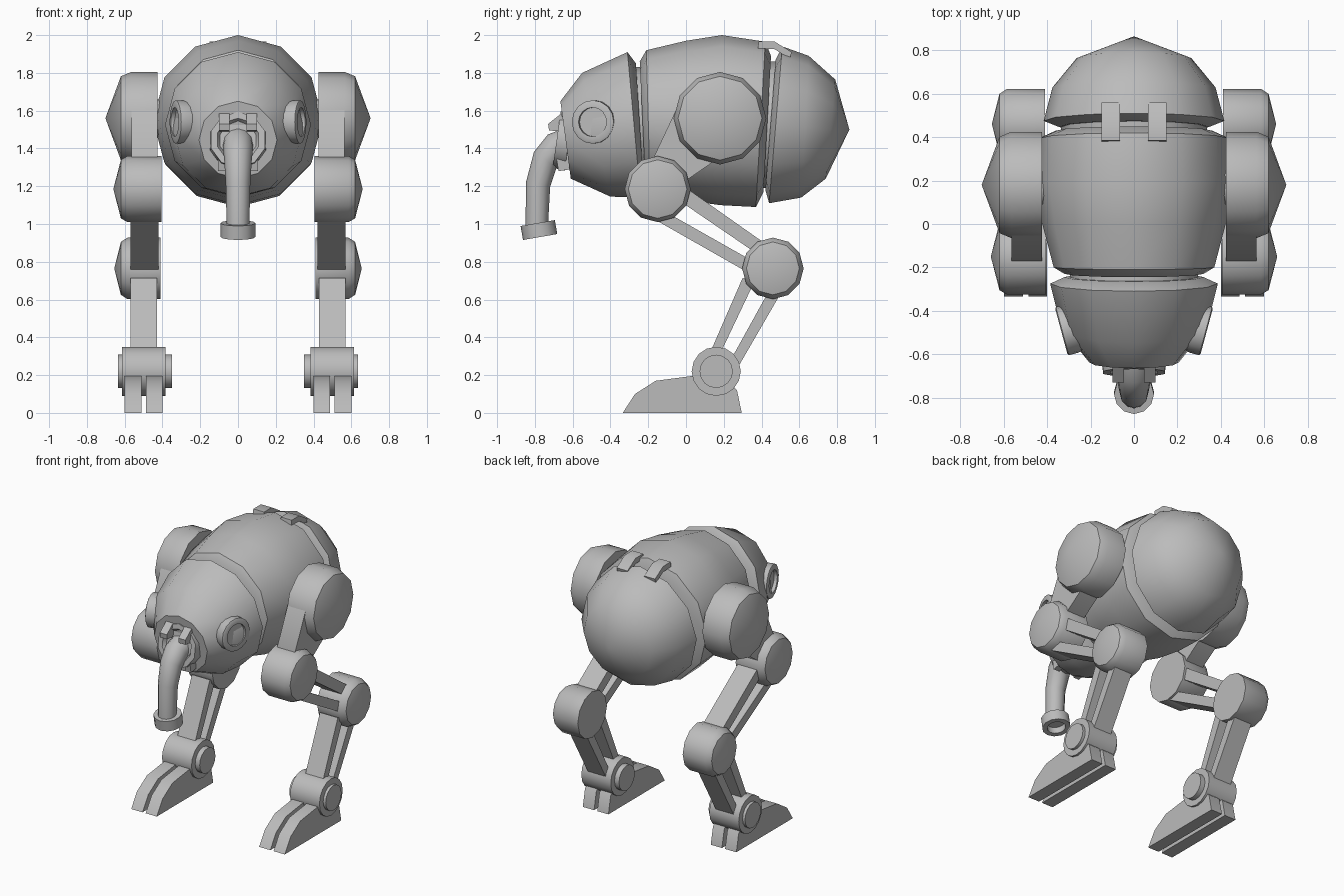
import bpy, bmesh, math
from mathutils import Vector as V

if "Cube" in bpy.data.objects:
    bpy.data.objects.remove(bpy.data.objects["Cube"])

grey = bpy.data.materials.new("plain grey")
grey.diffuse_color = (0.5, 0.5, 0.5, 1)
grey.use_nodes = True
grey.node_tree.nodes["Principled BSDF"].inputs["Base Color"].default_value = grey.diffuse_color


def finish(name, bm, mirror):
    bmesh.ops.remove_doubles(bm, verts=bm.verts, dist=1e-5)
    bmesh.ops.recalc_face_normals(bm, faces=bm.faces)
    me = bpy.data.meshes.new(name)
    bm.to_mesh(me)
    bm.free()
    me.materials.append(grey)
    ob = bpy.data.objects.new(name, me)
    bpy.context.collection.objects.link(ob)
    bpy.ops.object.select_all(action='DESELECT')
    ob.select_set(True)
    bpy.context.view_layer.objects.active = ob
    bpy.ops.object.shade_smooth_by_angle(angle=math.radians(40))
    if mirror:
        ob.modifiers.new("mirror", 'MIRROR')
    return ob


def loft(name, rings, segs=12, mirror=False):
    """Skin circular rings given as (centre, normal, radius)."""
    bm = bmesh.new()
    loops = []
    for c, n, r in rings:
        c, n = V(c), V(n).normalized()
        side = V((1, 0, 0)) if abs(n.x) < 0.5 else V((0, 1, 0))
        side = (side - n * side.dot(n)).normalized()
        up = side.cross(n)
        loops.append([bm.verts.new(c + r * (side * math.sin(a) + up * math.cos(a)))
                      for a in (2 * math.pi * i / segs for i in range(segs))])
    for a, b in zip(loops, loops[1:]):
        for i in range(segs):
            j = (i + 1) % segs
            bm.faces.new((a[i], a[j], b[j], b[i]))
    for loop, ring in ((loops[0], rings[0]), (loops[-1], rings[-1])):
        if ring[2] > 0:
            bm.faces.new(loop)
    return finish(name, bm, mirror)


def span(yt, zt, yb, zb):
    """Ring from its top and bottom points in the centre plane."""
    d = V((0, yt - yb, zt - zb))
    return ((0, (yt + yb) / 2, (zt + zb) / 2), (0, d.z, -d.y), d.length / 2)


def disc(name, y, z, profile, segs=12):
    """Sideways turned part, profile of (x, radius), on both legs."""
    return loft(name, [((x, y, z), (1, 0, 0), r) for x, r in profile], segs, True)


def plate(name, outline, x0, x1):
    """Side outline of (y, z) points, thickened along x, on both sides."""
    bm = bmesh.new()
    a = [bm.verts.new((x0, y, z)) for y, z in outline]
    b = [bm.verts.new((x1, y, z)) for y, z in outline]
    bm.faces.new(a)
    bm.faces.new(b)
    for i in range(len(a)):
        j = (i + 1) % len(a)
        bm.faces.new((a[i], a[j], b[j], b[i]))
    return finish(name, bm, True)


# Body shell: head, middle and rear cap separated by grooves
head = [(-.665, 1.65, -.61, 1.24), (-.55, 1.80, -.40, 1.145),
        (-.31, 1.91, -.24, 1.14), (-.265, 1.85, -.225, 1.21)]
middle = [(-.245, 1.86, -.215, 1.22), (-.21, 1.92, -.19, 1.18), (0, 1.97, 0, 1.125),
          (.19, 2.0, .18, 1.10), (.42, 1.965, .37, 1.09), (.45, 1.89, .41, 1.17)]
rear = [(.475, 1.87, .42, 1.18), (.51, 1.94, .44, 1.11),
        (.65, 1.89, .61, 1.14), (.79, 1.765, .74, 1.24)]
loft("head", [span(*s) for s in head])
loft("body", [span(*s) for s in middle])
loft("rear_cap", [span(*s) for s in rear] + [((0, .865, 1.5), (0, 1, 0), 0)])
loft("front_core", [span(-.27, 1.83, -.23, 1.24), span(-.23, 1.83, -.2, 1.24)])
loft("rear_core", [span(.44, 1.86, .40, 1.19), span(.49, 1.86, .44, 1.19)])

# Latches across the rear groove
plate("latch", [(.38, 1.93), (.385, 1.965), (.47, 1.965), (.56, 1.91), (.55, 1.875),
                (.47, 1.925)], .065, .15)

# Eyes: rims with a recessed lens
n = V((.965, -.26, 0))
c = V((.335, -.495, 1.54))
loft("eye", [(c + n * d, n, r) for d, r in
             ((-.09, .105), (-.05, .115), (-.005, .115), (0, .105), (0, .077), (-.022, .077))],
     16, True)

# Snout collar, its tabs and the drooping trunk
m = V((0, -.99, .14))
s = V((0, -.64, 1.44))
loft("snout_collar", [(s + m * d, m, r) for d, r in
                      ((-.02, .155), (.045, .15), (.045, .115), (.02, .10))], 10)
plate("upper_tab", [(-.65, 1.55), (-.66, 1.585), (-.73, 1.53), (-.725, 1.495), (-.66, 1.49)],
      .045, .10)
plate("lower_tab", [(-.61, 1.29), (-.675, 1.28), (-.69, 1.37), (-.63, 1.38)], .06, .105)
loft("trunk", [((0, -.63, 1.43), (0, -1, -.1), .08), ((0, -.69, 1.405), (0, -1, -.6), .08),
               ((0, -.745, 1.34), (0, -.7, -1), .073), ((0, -.783, 1.21), (0, -.2, -1), .065),
               ((0, -.79, .99), (0, .1, -1), .06)])
t = V((0, .17, -.985))
e = V((0, -.785, 1.005))
loft("trunk_tip", [(e + t * d, t, r) for d, r in
                   ((0, .06), (0, .092), (.075, .092), (.075, .06), (.03, .06))])

# Leg joints with domed outer faces
disc("hip_axle", .18, 1.56, [(.3, .1), (.44, .1)])
disc("hip", .18, 1.56, [(.425, .245), (.565, .245), (.62, .222), (.702, 0)])
disc("upper_knee", -.15, 1.185, [(.405, .175), (.585, .175), (.62, .155), (.66, 0)])
disc("lower_knee", .46, .765, [(.41, .163), (.585, .163), (.62, .14), (.655, 0)])
disc("ankle", .16, .22, [(.385, .13), (.615, .13)], 16)
disc("ankle_pin", .16, .22, [(.35, .088), (.635, .088)], 16)

# Leg struts
plate("thigh", [(-.05, 1.61), (.18, 1.6), (.16, 1.34), (0, 1.23), (-.15, 1.185), (-.17, 1.355)],
      .425, .565)
plate("upper_strut", [(-.04, 1.22), (.40, .91), (.35, .86), (-.06, 1.14)], .42, .57)
plate("lower_strut", [(-.10, 1.06), (.36, .80), (.36, .725), (-.15, 1.015)], .42, .57)
plate("front_shin", [(.30, .715), (.36, .69), (.17, .29), (.115, .29)], .43, .57)
plate("rear_shin", [(.43, .63), (.50, .63), (.28, .25), (.22, .25)], .43, .57)

# Split feet
foot = [(-.335, 0), (-.27, .10), (-.16, .17), (.03, .195), (.2, .195), (.27, .12), (.295, 0)]
plate("inner_toe", foot, .40, .487)
plate("outer_toe", foot, .512, .60)
